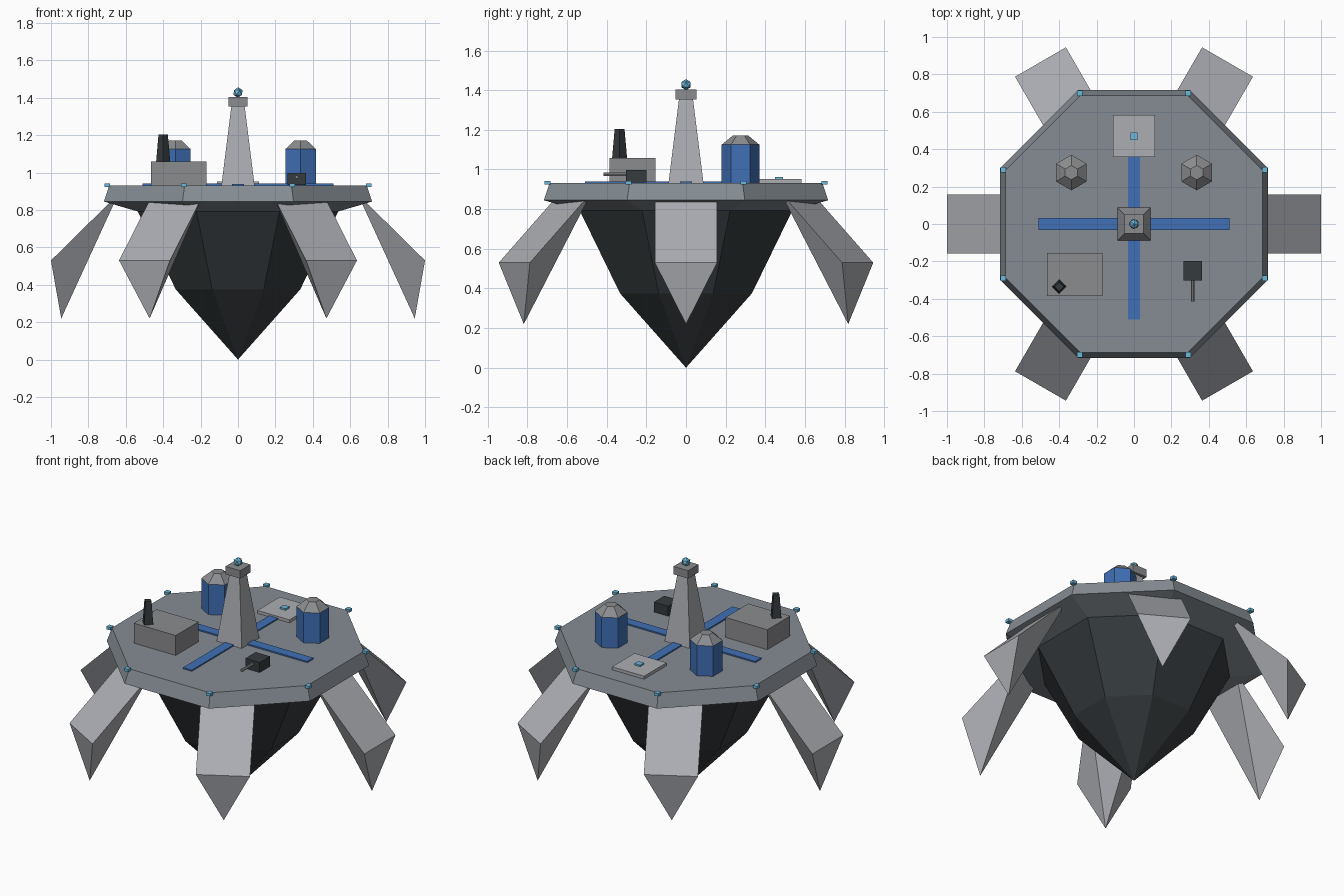
import bpy, bmesh, math
from mathutils import Vector, Matrix

if "Cube" in bpy.data.objects:
    bpy.data.objects.remove(bpy.data.objects["Cube"], do_unlink=True)


def material(name, *rgb):
    m = bpy.data.materials.new(name)
    m.use_nodes = True
    col = (*rgb, 1)
    m.diffuse_color = col
    node = next(n for n in m.node_tree.nodes if n.type == 'BSDF_PRINCIPLED')
    node.inputs["Base Color"].default_value = col
    return m


DECK = material("deck_slate", 0.235, 0.265, 0.295)
HULL = material("dark_hull", 0.036, 0.043, 0.047)
PLATE = material("pale_plate", 0.41, 0.42, 0.45)
STEEL = material("mid_grey", 0.26, 0.265, 0.275)
BLUE = material("blue_paint", 0.05, 0.16, 0.46)
GLOW = material("cyan_light", 0.15, 0.48, 0.72)


def finish(name, bm, mat):
    bmesh.ops.recalc_face_normals(bm, faces=bm.faces)
    me = bpy.data.meshes.new(name)
    bm.to_mesh(me)
    bm.free()
    me.materials.append(mat)
    ob = bpy.data.objects.new(name, me)
    bpy.context.collection.objects.link(ob)
    return ob


def loft(name, mat, rings, sides, turn=0.0, at=(0, 0)):
    """Stack of regular polygons (radius, z); radius 0 closes to a point."""
    bm = bmesh.new()
    loops = []
    for r, z in rings:
        n = sides if r > 0 else 1
        loops.append([bm.verts.new((at[0] + r * math.cos(turn + i * math.tau / sides),
                                    at[1] + r * math.sin(turn + i * math.tau / sides), z))
                      for i in range(n)])
    for a, b in zip(loops, loops[1:]):
        for i in range(sides):
            j = (i + 1) % sides
            if len(a) == 1:
                bm.faces.new((a[0], b[i], b[j]))
            else:
                bm.faces.new((a[i], a[j], b[j], b[i]))
    for end in (loops[0], loops[-1]):
        if len(end) > 2:
            bm.faces.new(end)
    return finish(name, bm, mat)


def box(name, mat, centre, size, turn=0.0):
    bm = bmesh.new()
    m = (Matrix.Translation(centre) @ Matrix.Rotation(turn, 4, 'Z')
         @ Matrix.Diagonal((*size, 1)))
    bmesh.ops.create_cube(bm, size=1, matrix=m)
    return finish(name, bm, mat)


OCT = math.pi / 8
SQ = math.pi / 4
TOP = 0.932

# Octagonal platform and the faceted hull beneath it
loft("deck", DECK, [(0.58, 0.792), (0.776, 0.845), (0.745, TOP)], 8, OCT)
loft("lower_hull", HULL, [(0, 0), (0.36, 0.375), (0.58, 0.792)], 8, OCT)

# Six clawed legs: shoulder edge, elbow edge, pointed tip
for k in range(6):
    bm = bmesh.new()
    spin = Matrix.Rotation(k * math.tau / 6, 3, 'Z')
    point = lambda r, w, z: bm.verts.new(spin @ Vector((r, w, z)))
    w = 0.157
    s1, s2 = point(0.64, -w, 0.885), point(0.64, w, 0.885)
    e1, e2 = point(1, -w, 0.53), point(1, w, 0.53)
    tip = point(0.945, 0, 0.22)
    for f in ((s1, e1, e2, s2), (e1, tip, e2), (s1, tip, e1), (s2, e2, tip), (s1, s2, tip)):
        bm.faces.new(f)
    finish(f"leg_{k + 1}", bm, PLATE)

# Corner lamps
for k in range(8):
    a = OCT + k * math.tau / 8
    box(f"corner_lamp_{k + 1}", GLOW,
        (0.757 * math.cos(a), 0.757 * math.sin(a), TOP), (0.03, 0.03, 0.018))

# Crossed deck stripes
box("stripe_across", BLUE, (0, 0, TOP + 0.004), (1.02, 0.062, 0.009))
box("stripe_along", BLUE, (0, 0, TOP + 0.0035), (0.062, 1.02, 0.009))

# Central tower with cap and beacon
loft("tower", PLATE, [(0.125, TOP), (0.05, 1.355)], 4, SQ)
box("tower_cap", STEEL, (0, 0, 1.379), (0.104, 0.104, 0.05))
bm = bmesh.new()
bmesh.ops.create_icosphere(bm, subdivisions=1, radius=0.028,
                           matrix=Matrix.Translation((0, 0, 1.428)))
finish("beacon", bm, GLOW)

# Pair of hexagonal tanks with tapered lids
for side, x in (("left", 0.335), ("right", -0.335)):
    at = (x, 0.275)
    loft(f"{side}_tank", BLUE, [(0.095, TOP), (0.095, 1.125)], 6, math.pi / 6, at)
    loft(f"{side}_tank_lid", STEEL, [(0.095, 1.125), (0.038, 1.172)], 6, math.pi / 6, at)

# Landing pad and its lamp
box("landing_pad", PLATE, (0, 0.47, 0.941), (0.226, 0.226, 0.02))
box("pad_lamp", GLOW, (0, 0.47, 0.954), (0.04, 0.04, 0.014))

# Workshop block with chimney
box("workshop", STEEL, (-0.317, -0.27, 0.995), (0.295, 0.23, 0.128))
loft("chimney", HULL, [(0.038, 1.055), (0.025, 1.203)], 4, 0, (-0.4, -0.335))

# Small turret with barrel facing the front
box("turret", HULL, (0.314, -0.25, 0.966), (0.1, 0.104, 0.064))
barrel = loft("turret_barrel", STEEL, [(0.009, 0), (0.009, 0.12)], 6)
barrel.rotation_euler.x = math.pi / 2
barrel.location = (0.314, -0.295, 0.976)
